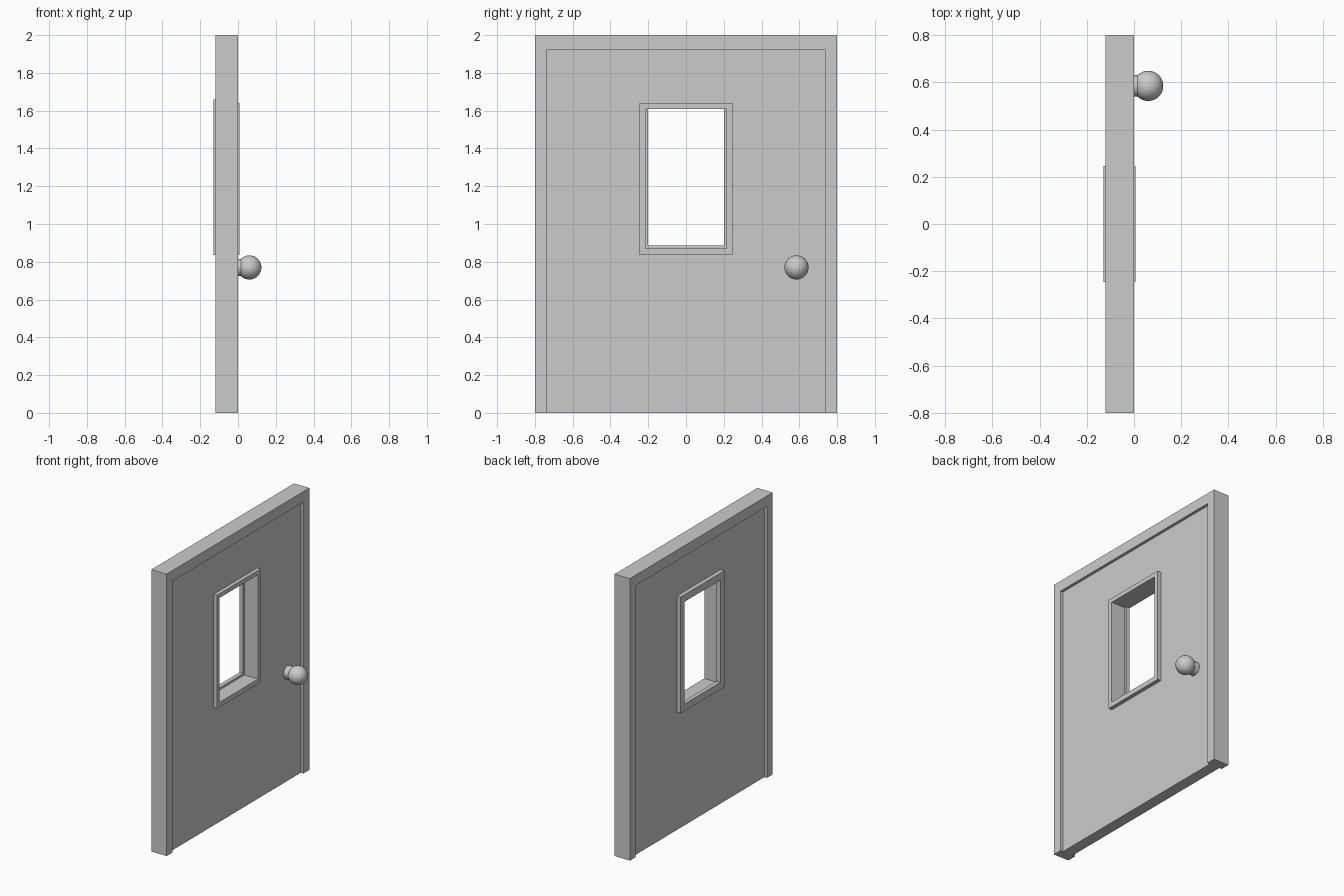
import bpy, bmesh, math

if "Cube" in bpy.data.objects:
    bpy.data.objects.remove(bpy.data.objects["Cube"])


def mesh_object(name, bm):
    bmesh.ops.recalc_face_normals(bm, faces=bm.faces)
    mesh = bpy.data.meshes.new(name)
    bm.to_mesh(mesh)
    bm.free()
    obj = bpy.data.objects.new(name, mesh)
    bpy.context.collection.objects.link(obj)
    return obj


def rect(hw, z0, z1):
    return [(-hw, z0), (hw, z0), (hw, z1), (-hw, z1)]


def ring(name, outer, inner, x0, x1, closed=True):
    """Extrude the band between two matching (y, z) outlines along x."""
    bm = bmesh.new()
    loops = [[bm.verts.new((x, y, z)) for y, z in pts]
             for x, pts in ((x0, outer), (x1, outer), (x1, inner), (x0, inner))]
    n = len(outer)
    for i in range(n if closed else n - 1):
        j = (i + 1) % n
        for k in range(4):
            a, b = loops[k], loops[(k + 1) % 4]
            bm.faces.new((a[i], a[j], b[j], b[i]))
    if not closed:
        for i in (0, n - 1):
            bm.faces.new([loop[i] for loop in loops])
    return mesh_object(name, bm)


# Three-sided door frame, open at the floor
ring("door_frame",
     [(-0.8, 0), (-0.8, 2), (0.8, 2), (0.8, 0)],
     [(-0.735, 0), (-0.735, 1.925), (0.735, 1.925), (0.735, 0)],
     -0.12, 0, closed=False)

# Door leaf with the window opening, recessed on both faces
opening = rect(0.215, 0.87, 1.61)
ring("door_leaf", rect(0.735, 0, 1.925), opening, -0.10, -0.02)

# Window trim on each face; the back one has a narrower opening
ring("window_trim_front", rect(0.245, 0.835, 1.64), opening, -0.02, 0.007)
ring("window_trim_back", rect(0.245, 0.835, 1.66),
     rect(0.2, 0.885, 1.61), -0.13, -0.10)

# Knob neck and ball
bpy.ops.mesh.primitive_cylinder_add(vertices=32, radius=0.046, depth=0.05,
                                    location=(0.005, 0.585, 0.77),
                                    rotation=(0, math.pi / 2, 0))
bpy.context.object.name = "knob_neck"
bpy.ops.object.shade_smooth_by_angle()
bpy.ops.mesh.primitive_uv_sphere_add(segments=32, ring_count=16, radius=0.064,
                                     location=(0.06, 0.585, 0.77),
                                     rotation=(0, math.pi / 2, 0))
bpy.context.object.name = "knob_ball"
